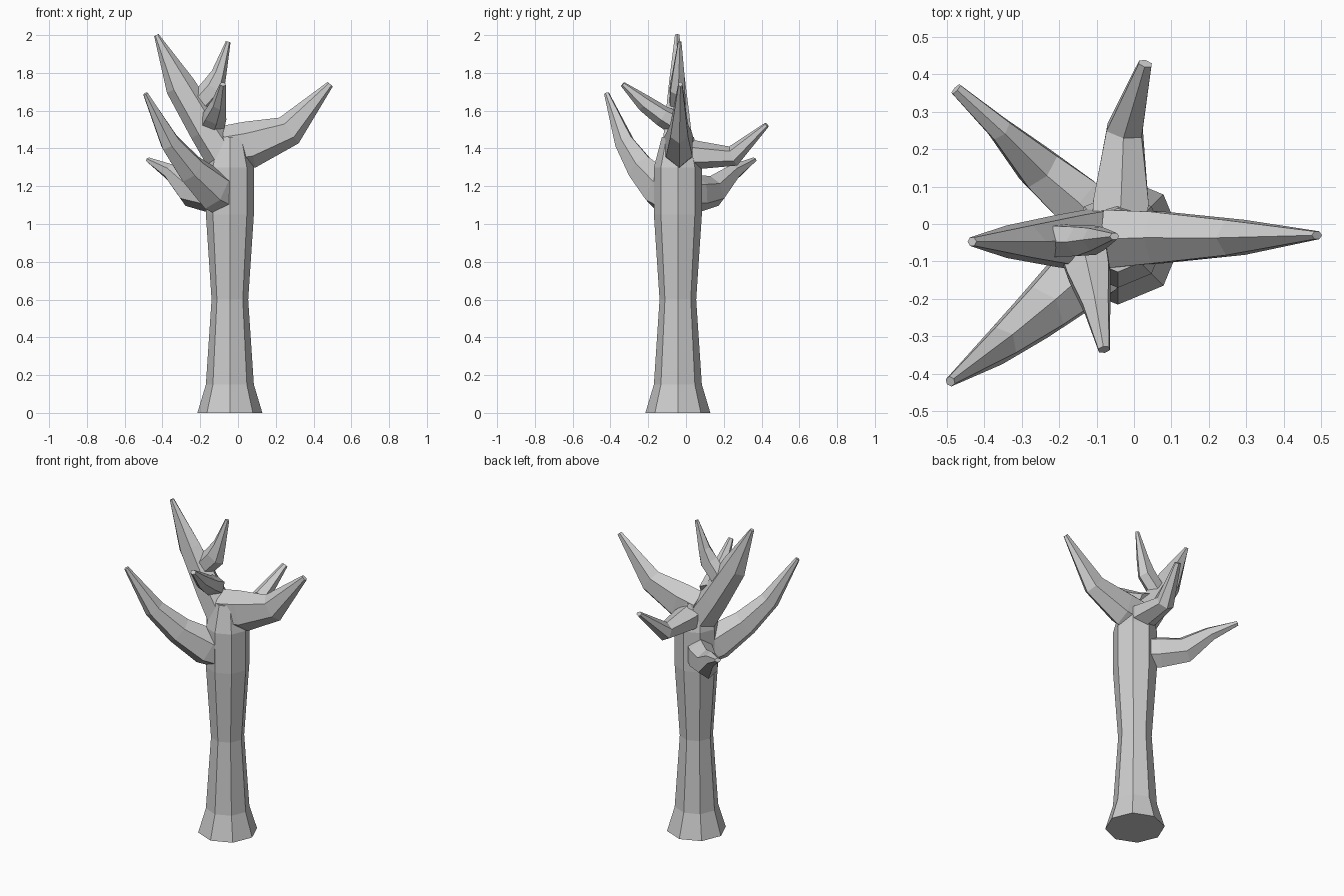
import bpy, bmesh, math
from mathutils import Vector

if "Cube" in bpy.data.objects:
    bpy.data.objects.remove(bpy.data.objects["Cube"])

bark = bpy.data.materials.new("grey_bark")
bark.diffuse_color = (0.6, 0.6, 0.6, 1)
bark.use_nodes = True
bark.node_tree.nodes["Principled BSDF"].inputs["Base Color"].default_value = bark.diffuse_color


def tube(name, rings, sides, vertical=False):
    """Closed faceted tube; each ring is (x, y, z, half width, half height)."""
    pts = [Vector(r[:3]) for r in rings]
    bm = bmesh.new()
    loops = []
    for i, r in enumerate(rings):
        if vertical:
            u, v = Vector((1, 0, 0)), Vector((0, 1, 0))
        else:
            a, b = pts[max(i - 1, 0)], pts[min(i + 1, len(pts) - 1)]
            d = (b - a).normalized()
            flat = pts[-1] - pts[0]
            u = Vector((-flat.y, flat.x, 0)).normalized()
            u = (u - d * u.dot(d)).normalized()
            v = d.cross(u)
        loop = []
        for k in range(sides):
            t = 2 * math.pi * k / sides + (0 if vertical else math.pi / 2)
            loop.append(bm.verts.new(pts[i] + u * r[3] * math.cos(t) + v * r[4] * math.sin(t)))
        loops.append(loop)
    for p, q in zip(loops, loops[1:]):
        for k in range(sides):
            n = (k + 1) % sides
            bm.faces.new((p[k], p[n], q[n], q[k]))
    bm.faces.new(loops[0][::-1])
    bm.faces.new(loops[-1])
    bmesh.ops.recalc_face_normals(bm, faces=bm.faces)
    me = bpy.data.meshes.new(name)
    bm.to_mesh(me)
    bm.free()
    me.materials.append(bark)
    ob = bpy.data.objects.new(name, me)
    bpy.context.collection.objects.link(ob)
    return ob


# Trunk: flared octagonal column
C = -0.043
trunk = tube("tree_trunk", [(C, C, z, r, r) for z, r in
             [(0, .172), (.15, .127), (.6, .097), (1.05, .127), (1.3, .127), (1.46, .085)]], 8, True)

# Branches: centre line with half width and half height
branches = {
    "front_left_branch": [(-.06, -.06, 1.14, .10, .11), (-.13, -.13, 1.18, .10, .115),
                          (-.25, -.235, 1.29, .075, .085), (-.36, -.325, 1.43, .05, .06),
                          (-.49, -.42, 1.69, .014, .014)],
    "right_branch": [(-.07, -.04, 1.40, .09, .12), (.06, -.036, 1.42, .08, .125),
                     (.27, -.036, 1.495, .054, .085), (.488, -.03, 1.74, .012, .018)],
    "upper_left_branch": [(-.06, -.043, 1.33, .10, .10), (-.17, -.045, 1.50, .08, .09),
                          (-.305, -.047, 1.73, .05, .08), (-.432, -.047, 2.0, .013, .013)],
    "upper_twig": [(-.24, -.045, 1.60, .05, .06), (-.13, -.045, 1.72, .045, .065),
                   (-.10, -.04, 1.80, .035, .04), (-.052, -.033, 1.965, .01, .013)],
    "upper_front_twig": [(-.14, -.05, 1.53, .075, .065), (-.12, -.13, 1.575, .065, .055),
                         (-.10, -.22, 1.64, .04, .045), (-.08, -.335, 1.74, .017, .014)],
    "back_left_branch": [(-.07, -.02, 1.16, .08, .10), (-.15, .06, 1.16, .08, .10),
                         (-.255, .15, 1.175, .065, .085), (-.36, .255, 1.275, .035, .045),
                         (-.475, .36, 1.34, .018, .013)],
    "back_branch": [(-.04, -.02, 1.37, .085, .09), (-.035, .06, 1.365, .085, .075),
                    (-.025, .25, 1.36, .055, .055), (.03, .428, 1.525, .02, .014)],
}

# Fuse every branch into the trunk
for name, rings in branches.items():
    ob = tube(name, rings, 6)
    mod = trunk.modifiers.new("join_" + name, 'BOOLEAN')
    mod.operation = 'UNION'
    mod.solver = 'EXACT'
    mod.object = ob
    bpy.context.view_layer.objects.active = trunk
    bpy.ops.object.modifier_apply(modifier=mod.name)
    bpy.data.objects.remove(ob)
trunk.name = "bare_tree"
